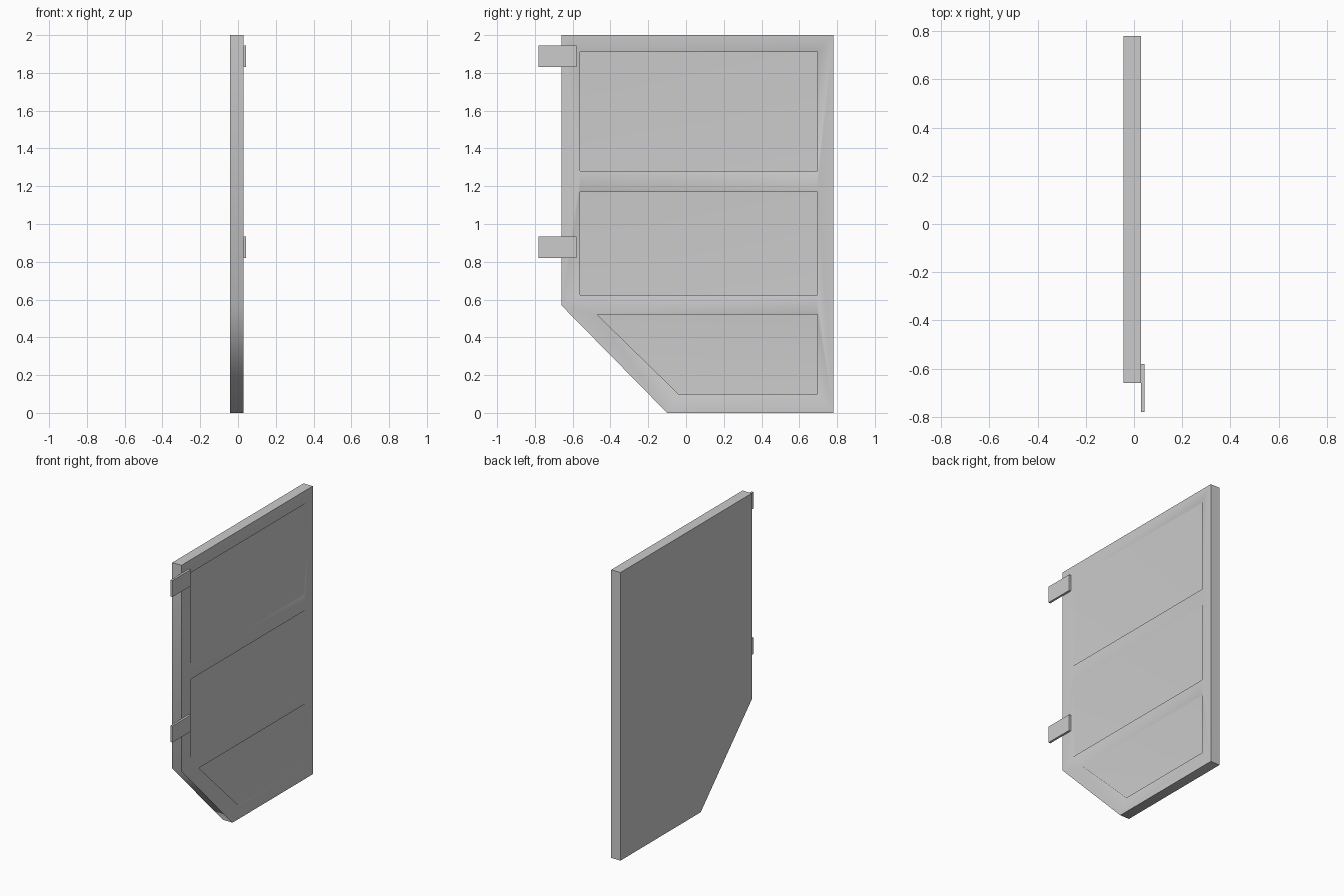
import bpy, bmesh, math
from mathutils import Vector

cube = bpy.data.objects.get("Cube")
if cube:
    bpy.data.objects.remove(cube, do_unlink=True)

grey = bpy.data.materials.new("plain grey")
grey.use_nodes = True
colour = (0.6, 0.6, 0.6, 1)
grey.diffuse_color = colour
grey.node_tree.nodes["Principled BSDF"].inputs["Base Color"].default_value = colour

BACK, FACE, DEPTH = -0.043, 0.028, 0.015


def finish(bm, name):
    bmesh.ops.recalc_face_normals(bm, faces=bm.faces)
    mesh = bpy.data.meshes.new(name)
    bm.to_mesh(mesh)
    bm.free()
    mesh.materials.append(grey)
    obj = bpy.data.objects.new(name, mesh)
    bpy.context.collection.objects.link(obj)
    return obj


def ring(bm, points, x):
    return [bm.verts.new((x, y, z)) for y, z in points]


def loop_edges(bm, verts):
    return [bm.edges.new((a, b)) for a, b in zip(verts, verts[1:] + verts[:1])]


def bridge(bm, one, two):
    n = len(one)
    for i in range(n):
        j = (i + 1) % n
        bm.faces.new((one[i], one[j], two[j], two[i]))


# Door outline with a clipped lower front corner, and its three sunk panels (y, z)
outline = [(-0.66, 2), (0.78, 2), (0.78, 0), (-0.1, 0), (-0.66, 0.57)]
LEFT, RIGHT = -0.56, 0.695
panels = [
    [(LEFT, 1.91), (RIGHT, 1.91), (RIGHT, 1.28), (LEFT, 1.28)],
    [(LEFT, 1.17), (RIGHT, 1.17), (RIGHT, 0.625), (LEFT, 0.625)],
    [(-0.47, 0.52), (RIGHT, 0.52), (RIGHT, 0.1), (-0.04, 0.1)],
]

bm = bmesh.new()
rim = ring(bm, outline, FACE)
edges = loop_edges(bm, rim)
holes = []
for panel in panels:
    hole = ring(bm, panel, FACE)
    edges += loop_edges(bm, hole)
    holes.append(hole)
bmesh.ops.triangle_fill(bm, edges=edges, use_beauty=True, normal=Vector((1, 0, 0)))

# Panel walls and floors
for panel, hole in zip(panels, holes):
    floor = ring(bm, panel, FACE - DEPTH)
    bridge(bm, hole, floor)
    bm.faces.new(floor)

# Door edges and flat back
back = ring(bm, outline, BACK)
bridge(bm, rim, back)
bm.faces.new(back)

# Keep the slab's rim crisp; soften the recesses and the clipped corner
for face in bm.faces:
    face.smooth = True
outer = set(rim + back)
bm.normal_update()
bmesh.ops.recalc_face_normals(bm, faces=bm.faces)
for edge in bm.edges:
    if all(v in outer for v in edge.verts) and len(edge.link_faces) == 2:
        edge.smooth = edge.calc_face_angle() < math.radians(60)
door = finish(bm, "door_panel")
weighted = door.modifiers.new("soft recess shading", "WEIGHTED_NORMAL")
weighted.keep_sharp = True

# Two hinge plates on the panelled side
for name, z in (("upper_hinge", 1.887), ("lower_hinge", 0.877)):
    bm = bmesh.new()
    bmesh.ops.create_cube(bm, size=1)
    bmesh.ops.scale(bm, vec=(0.015, 0.2, 0.114), verts=bm.verts)
    bmesh.ops.translate(bm, vec=(FACE + 0.0075, -0.68, z), verts=bm.verts)
    finish(bm, name)
